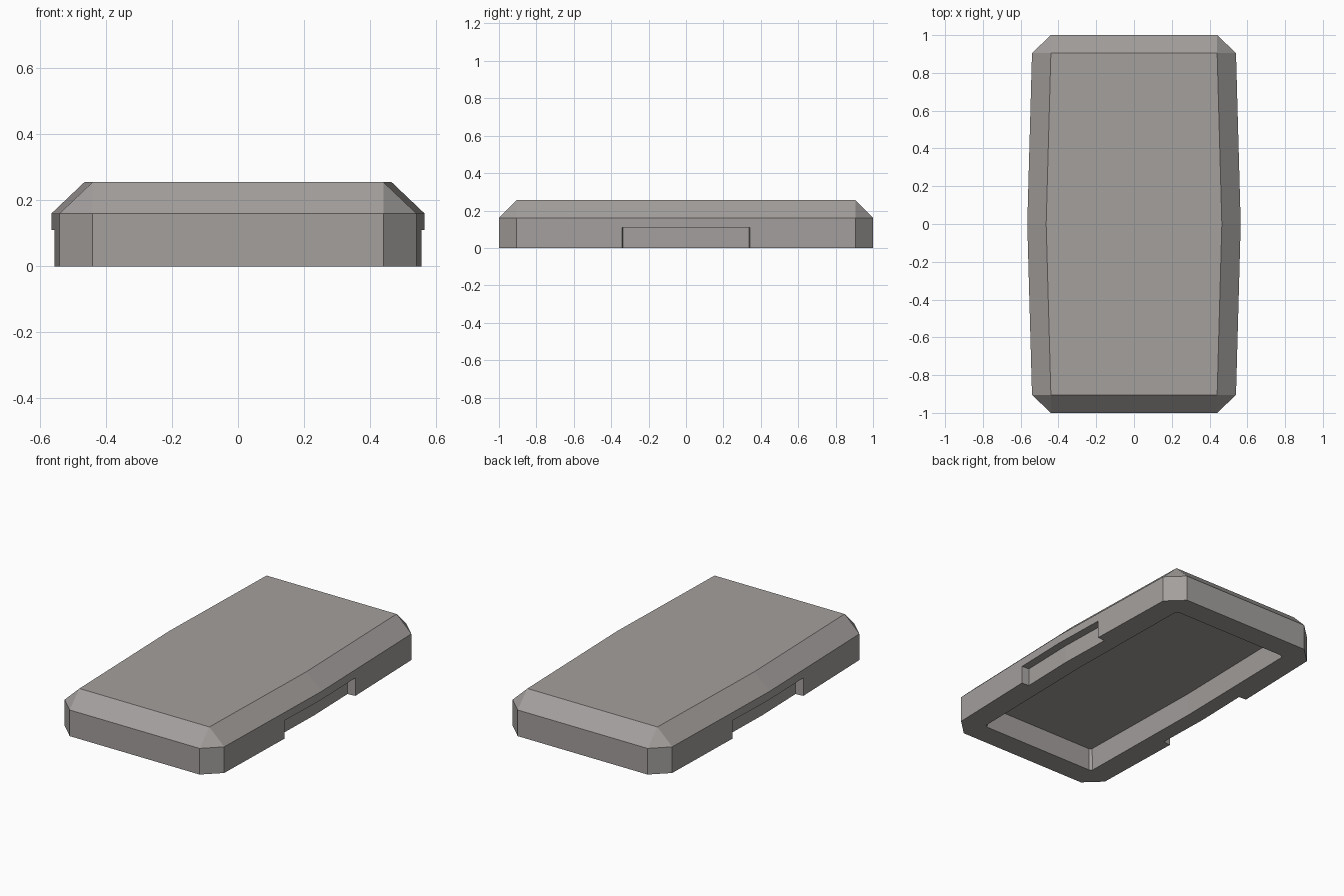
import bpy, bmesh

if "Cube" in bpy.data.objects:
    bpy.data.objects.remove(bpy.data.objects["Cube"])

grey = bpy.data.materials.new("warm_grey")
grey.diffuse_color = (0.37, 0.35, 0.34, 1)
grey.use_nodes = True
grey.node_tree.nodes["Principled BSDF"].inputs["Base Color"].default_value = grey.diffuse_color


def outline(end_x, end_y, side_x, side_y, mid_x):
    """Symmetric plan: clipped corners and gently bowed long sides."""
    half = [(end_x, -end_y), (side_x, -side_y), (mid_x, 0),
            (side_x, side_y), (end_x, end_y)]
    return half + [(-x, y) for x, y in reversed(half)]


def make_object(name, bm):
    bmesh.ops.recalc_face_normals(bm, faces=bm.faces)
    mesh = bpy.data.meshes.new(name)
    bm.to_mesh(mesh)
    bm.free()
    mesh.materials.append(grey)
    obj = bpy.data.objects.new(name, mesh)
    bpy.context.collection.objects.link(obj)
    return obj


def loft(name, levels, cap_first):
    """Skin a stack of (outline, z) levels."""
    bm = bmesh.new()
    rings = [[bm.verts.new((x, y, z)) for x, y in pts] for pts, z in levels]
    for a, b in zip(rings, rings[1:]):
        n = len(a)
        for i in range(n):
            j = (i + 1) % n
            bm.faces.new((a[i], a[j], b[j], b[i]))
    bm.faces.new(rings[-1])
    if cap_first:
        bm.faces.new(rings[0])
    bmesh.ops.remove_doubles(bm, verts=bm.verts, dist=1e-5)
    return make_object(name, bm)


# Case: hollow underside, rim, upright wall, bevelled top
base = outline(0.44, 1.0, 0.54, 0.905, 0.565)
top = outline(0.44, 0.905, 0.44, 0.905, 0.465)
hollow = outline(0.383, 0.86, 0.40, 0.848, 0.415)
ceiling = outline(0.368, 0.84, 0.38, 0.828, 0.397)
case = loft("case", [(ceiling, 0.125), (hollow, 0.0), (base, 0.0),
                     (base, 0.16), (top, 0.255)], True)

# Finger notches low on both long sides, following the bowed wall
for side in (-1, 1):
    plan = [(0.62, -0.347), (0.506, -0.337), (0.515, 0),
            (0.506, 0.337), (0.62, 0.347)]
    pts = [(side * x, y) for x, y in plan]
    cutter = loft("notch_cutter", [(pts, -0.05), (pts, 0.11)], True)
    cutter.hide_render = True
    mod = case.modifiers.new("notch", 'BOOLEAN')
    mod.operation = 'DIFFERENCE'
    mod.solver = 'EXACT'
    mod.object = cutter
    bpy.context.view_layer.objects.active = case
    bpy.ops.object.modifier_apply(modifier=mod.name)
    bpy.data.objects.remove(cutter)
